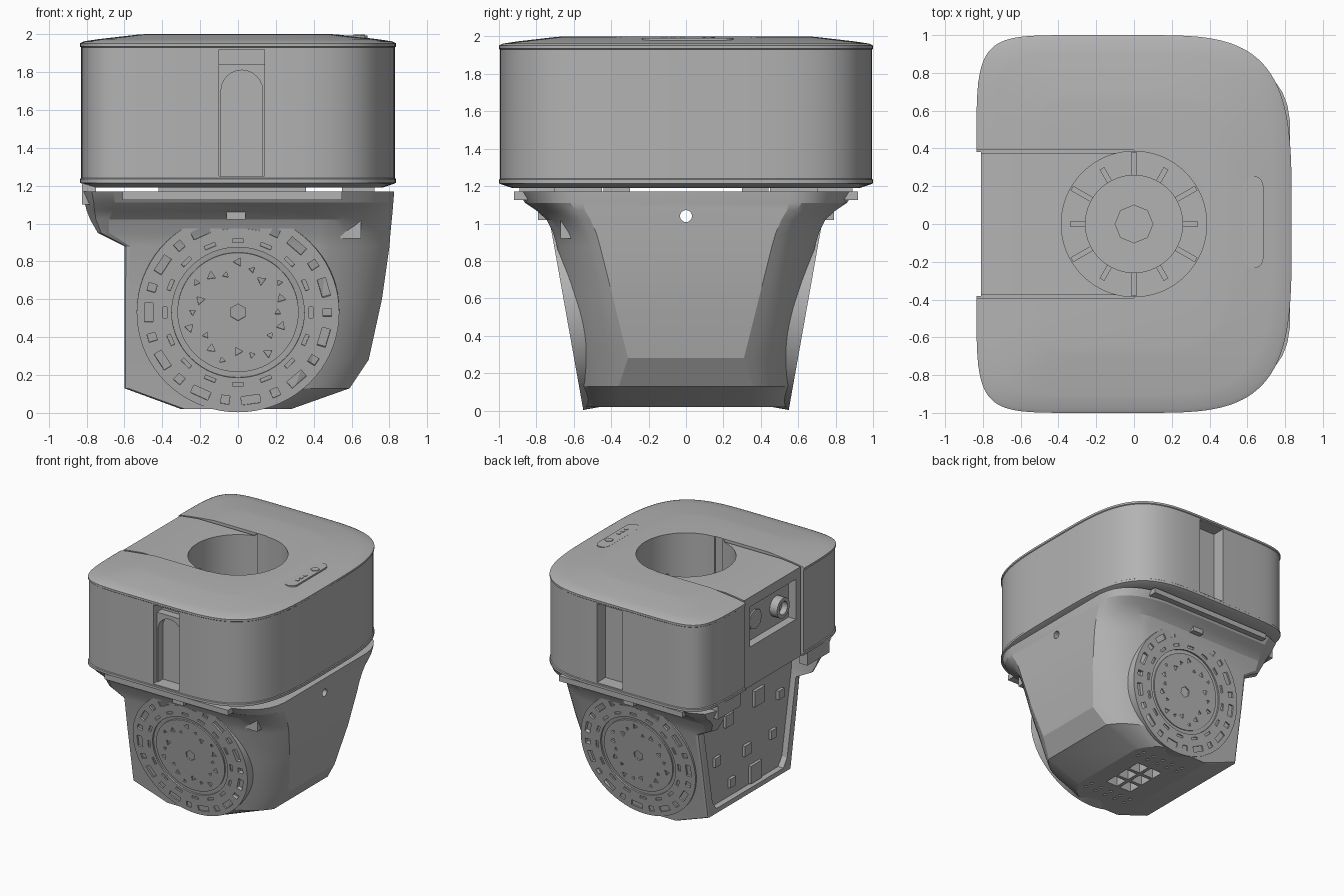
import bpy, bmesh, math
from mathutils import Matrix, Vector

if "Cube" in bpy.data.objects:
    bpy.data.objects.remove(bpy.data.objects["Cube"])

grey = bpy.data.materials.new("plain grey")
grey.use_nodes = True
grey.diffuse_color = (0.45, 0.45, 0.45, 1)
grey.node_tree.nodes["Principled BSDF"].inputs["Base Color"].default_value = (0.45, 0.45, 0.45, 1)


def finish(name, bm):
    bmesh.ops.recalc_face_normals(bm, faces=bm.faces)
    mesh = bpy.data.meshes.new(name)
    bm.to_mesh(mesh)
    bm.free()
    mesh.materials.append(grey)
    ob = bpy.data.objects.new(name, mesh)
    bpy.context.collection.objects.link(ob)
    return ob


def loft(name, rings):
    bm = bmesh.new()
    loops = [[bm.verts.new(p) for p in ring] for ring in rings]
    n = len(loops[0])
    for a, b in zip(loops, loops[1:]):
        for i in range(n):
            bm.faces.new((a[i], a[(i + 1) % n], b[(i + 1) % n], b[i]))
    bm.faces.new(loops[0])
    bm.faces.new(loops[-1])
    return finish(name, bm)


def add_box(bm, lo, hi, matrix=Matrix()):
    lo, hi = Vector(lo), Vector(hi)
    size = Matrix.Diagonal((hi - lo).to_4d())
    size[3][3] = 1
    bmesh.ops.create_cube(bm, size=1, matrix=matrix @ Matrix.Translation((lo + hi) / 2) @ size)


def add_cyl(bm, r, lo, hi, matrix=Matrix(), n=64):
    bmesh.ops.create_cone(bm, cap_ends=True, segments=n, radius1=r, radius2=r, depth=hi - lo,
                          matrix=matrix @ Matrix.Translation((0, 0, (lo + hi) / 2)))


def boxes(name, *spans):
    bm = bmesh.new()
    for lo, hi in spans:
        add_box(bm, lo, hi)
    return finish(name, bm)


def cylinder(name, r, lo, hi, matrix=Matrix(), n=64):
    bm = bmesh.new()
    add_cyl(bm, r, lo, hi, matrix, n)
    return finish(name, bm)


def cut(ob, *cutters):
    for c in cutters:
        mod = ob.modifiers.new("cut", 'BOOLEAN')
        mod.operation, mod.solver, mod.object = 'DIFFERENCE', 'EXACT', c
    bpy.context.view_layer.update()
    deps = bpy.context.evaluated_depsgraph_get()
    mesh = bpy.data.meshes.new_from_object(ob.evaluated_get(deps))
    ob.modifiers.clear()
    ob.data = mesh
    for c in cutters:
        bpy.data.objects.remove(c)


def smooth(ob, angle=30):
    bpy.ops.object.select_all(action='DESELECT')
    ob.select_set(True)
    bpy.context.view_layer.objects.active = ob
    bpy.ops.object.shade_smooth_by_angle(angle=math.radians(angle))


along_x = Matrix.Rotation(math.pi / 2, 4, 'Y')


# Upper housing: soft rectangle, fuller on the +x end
def outline(inset, z, n=128):
    pts = []
    for i in range(n):
        t = 2 * math.pi * (i + 0.5) / n
        c, s = math.cos(t), math.sin(t)
        e = 2 / (3.8 if c > 0 else 8)
        pts.append((math.copysign(abs(c) ** e, c) * (0.835 - inset),
                    math.copysign(abs(s) ** e, s) * (1 - inset), z))
    return pts


housing = loft("upper_housing", [outline(d, z) for d, z in (
    (0.07, 1.19), (0.01, 1.21), (0, 1.215), (0, 1.235), (0.006, 1.24), (0.006, 1.93),
    (0, 1.935), (0, 1.952), (0.02, 1.962), (0.1, 1.974), (0.3, 1.997), (0.34, 2))])
slots = boxes("slot_cutter", *[((-0.1, s * 0.99 - 0.11, 1.25), (0.14, s * 0.99 + 0.11, 1.92)) for s in (-1, 1)])
gaps = boxes("gap_cutter", *[((-1, s * 0.385 - 0.008, 1.22), (0, s * 0.385 + 0.008, 2.1)) for s in (-1, 1)])
cut(housing, cylinder("bore_cutter", 0.385, 1, 2.2), slots, gaps,
    boxes("channel_cutter", ((-1, -0.38, 1.985), (-0.1, 0.38, 2.1))),
    boxes("back_cutter", ((-1, -0.38, 1.1), (-0.81, 0.38, 2.1))),
    boxes("port_cutter", ((-1, -0.32, 1.54), (-0.74, 0.3, 1.88))))
smooth(housing)

# Arched frame inside the front slot
arch = boxes("front_slot_arch", ((-0.1, -0.945, 1.25), (0.14, -0.875, 1.84)))
turn = Matrix.Translation((0.02, -0.91, 1.7)) @ Matrix.Rotation(math.pi / 2, 4, 'X')
cut(arch, boxes("arch_box", ((-0.09, -1, 1.2), (0.13, -0.8, 1.7))),
    cylinder("arch_round", 0.11, -0.1, 0.1, turn, 24))

# Ports on the -x side
dial = cylinder("port_dial", 0.085, -0.05, 0.03, Matrix.Translation((-0.76, -0.15, 1.7)) @ along_x, 24)
cut(dial, cylinder("dial_hole", 0.055, -0.1, 0, Matrix.Translation((-0.76, -0.15, 1.7)) @ along_x, 24))
cylinder("port_cap", 0.085, -0.012, 0.02, Matrix.Translation((-0.74, 0.14, 1.7)) @ along_x, 8)

# Control strip on the lid
boxes("control_strip", ((0.575, -0.18, 1.96), (0.685, 0.2, 1.993)))
for y in (-0.18, 0.2):
    cylinder("strip_end", 0.055, 1.96, 1.993, Matrix.Translation((0.63, y, 0)), 20)
cylinder("power_button", 0.034, 1.98, 1.998, Matrix.Translation((0.64, 0.12, 0)), 6)
boxes("indicator_dots", *[((0.63, y, 1.98), (0.655, y + 0.025, 1.997)) for y in (-0.13, -0.08, -0.03)])


# Lower shell: flared at the top, wide chamfers towards +x
def section(z, x0, x1, xc, y, f, k, bulge):
    half = [(x0, y - k), (x0 + k * 0.3, y - k * 0.3), (x0 + k, y)]
    a, b = Vector((xc, y)), Vector((x1, f))
    ctrl = ((a + b) / 2).lerp(Vector((x1, y)), bulge)
    for i in range(9):
        t = i / 8
        half.append(tuple(a * (1 - t) ** 2 + ctrl * 2 * t * (1 - t) + b * t * t))
    return [(px, py, z) for px, py in half] + [(px, -py, z) for px, py in reversed(half)]


shell = loft("lower_shell", [section(*row) for row in (
    (0.02, -0.3, 0.28, 0.1, 0.545, 0.35, 0.02, 0.4),
    (0.13, -0.6, 0.59, 0.3, 0.56, 0.36, 0.02, 0.4),
    (0.28, -0.6, 0.69, 0.35, 0.585, 0.31, 0.02, 0.4),
    (0.6, -0.6, 0.76, 0.4, 0.64, 0.39, 0.02, 0.4),
    (0.88, -0.6, 0.8, 0.42, 0.69, 0.46, 0.03, 0.4),
    (0.95, -0.74, 0.805, 0.43, 0.71, 0.48, 0.06, 0.45),
    (1.02, -0.78, 0.812, 0.43, 0.745, 0.51, 0.1, 0.55),
    (1.07, -0.8, 0.817, 0.4, 0.8, 0.54, 0.14, 0.7),
    (1.11, -0.81, 0.82, 0.38, 0.86, 0.55, 0.16, 0.85),
    (1.17, -0.82, 0.825, 0.35, 0.9, 0.55, 0.16, 0.9))])
recess = loft("recess_cutter", [[(x, -0.45, 0.17), (x, 0.45, 0.17), (x, 0.5, 0.24), (x, 0.63, 0.95),
                                 (x, 0.63, 1.25), (x, -0.63, 1.25), (x, -0.63, 0.95), (x, -0.5, 0.24)]
                                for x in (-1, -0.55)])
vents = boxes("vent_cutter", *[((x - 0.055, y - 0.055, -0.1), (x + 0.055, y + 0.055, 0.12))
                               for x in (-0.07, 0.07) for y in (-0.14, 0, 0.14)])
dots = boxes("dot_cutter", *[((x - 0.012, y - 0.012, -0.1), (x + 0.012, y + 0.012, 0.06))
                             for x in (-0.2, -0.1, 0, 0.1, 0.2) for y in (-0.36, -0.29, 0.29, 0.36)])
cut(shell, recess, vents, dots, cylinder("well_cutter", 0.4, 0.9, 1.3),
    cylinder("pin_cutter", 0.032, -2, 2, Matrix.Translation((0, 0, 1.04)) @ along_x, 20))
smooth(shell, 18)

# Fittings on the recessed -x panel
panel = [(0.25, 0.85, 0.07), (-0.15, 0.9, 0.09), (-0.45, 0.8, 0.05), (0.4, 0.55, 0.05), (0, 0.5, 0.06),
         (-0.35, 0.5, 0.05), (0.2, 0.3, 0.05), (-0.1, 0.28, 0.1)]
boxes("panel_fittings", *[((-0.575, y - s, z - s), (-0.54, y + s / 2, z + s / 2)) for y, z, s in panel])

# Hub and spokes down in the well
hub = cylinder("well_hub", 0.26, 0.85, 1.0, n=40)
cut(hub, cylinder("hub_hole", 0.1, 0.92, 1.1, n=8))
bm = bmesh.new()
for i in range(12):
    add_box(bm, (0.25, -0.014, 0.89), (0.34 + 0.04 * (i % 2), 0.014, 0.98), Matrix.Rotation(i * math.pi / 6, 4, 'Z'))
finish("well_spokes", bm)

# Round side covers, tilted with the shell walls
for side, label in ((-1, "front"), (1, "back")):
    flip = Matrix.Diagonal((1, -side, 1, 1))
    place = flip @ Matrix.Translation((0, -0.643, 0.53)) @ Matrix.Rotation(math.pi / 2 + 0.176, 4, 'X')
    cover = cylinder(label + "_cover", 0.535, -0.1, 0, place, 72)
    groove = cylinder("groove", 0.35, -0.02, 0.1, place, 64)
    bm = bmesh.new()
    for i in range(22):
        w = 0.05 if i % 2 else 0.022
        add_box(bm, (0.45, -w, -0.03), (0.495, w, 0.1), place @ Matrix.Rotation(i * math.pi / 11, 4, 'Z'))
    for i in range(16):
        add_box(bm, (0.375, -0.03, -0.01), (0.395, 0.03, 0.1), place @ Matrix.Rotation(i * math.pi / 8, 4, 'Z'))
    cut(cover, groove, finish("pockets", bm))
    smooth(cover)
    inner = cylinder(label + "_cover_centre", 0.32, -0.03, -0.004, place, 64)
    bm = bmesh.new()
    add_cyl(bm, 0.045, -0.025, 0.1, place, 6)
    for i in range(20):
        spin = Matrix.Rotation(i * math.pi / 10, 4, 'Z') @ Matrix.Translation((0.21 + 0.03 * (i % 3), 0, 0))
        add_cyl(bm, 0.018 + 0.008 * (i % 2), -0.02, 0.1, place @ spin, 3)
    cut(inner, finish("centre_pockets", bm))

    # Mounting plate, spacer and clip above each cover
    ys = sorted((side * 0.8, side * 0.92))
    yc = sorted((side * 0.7, side * 0.89))
    yt = sorted((side * 0.66, side * 0.79))
    boxes(label + "_mount_plate", ((-0.61, ys[0], 1.125), (0.55, ys[1], 1.17)))
    boxes(label + "_spacer", ((-0.42, yc[0], 1.15), (0.36, yc[1], 1.215)))
    boxes(label + "_clip", ((-0.06, yt[0], 1.02), (0.04, yt[1], 1.09)))
    boxes(label + "_rest_pad", ((0.55, side * 0.37 - 0.07, 1.16), (0.72, side * 0.37 + 0.07, 1.2)))

boxes("front_stop_block", ((0.54, -0.67, 0.92), (0.65, -0.53, 1.04)))
boxes("left_bracket", ((-0.825, 0.45, 1.1), (-0.75, 0.75, 1.23)), ((-0.825, -0.75, 1.1), (-0.75, -0.45, 1.23)))
